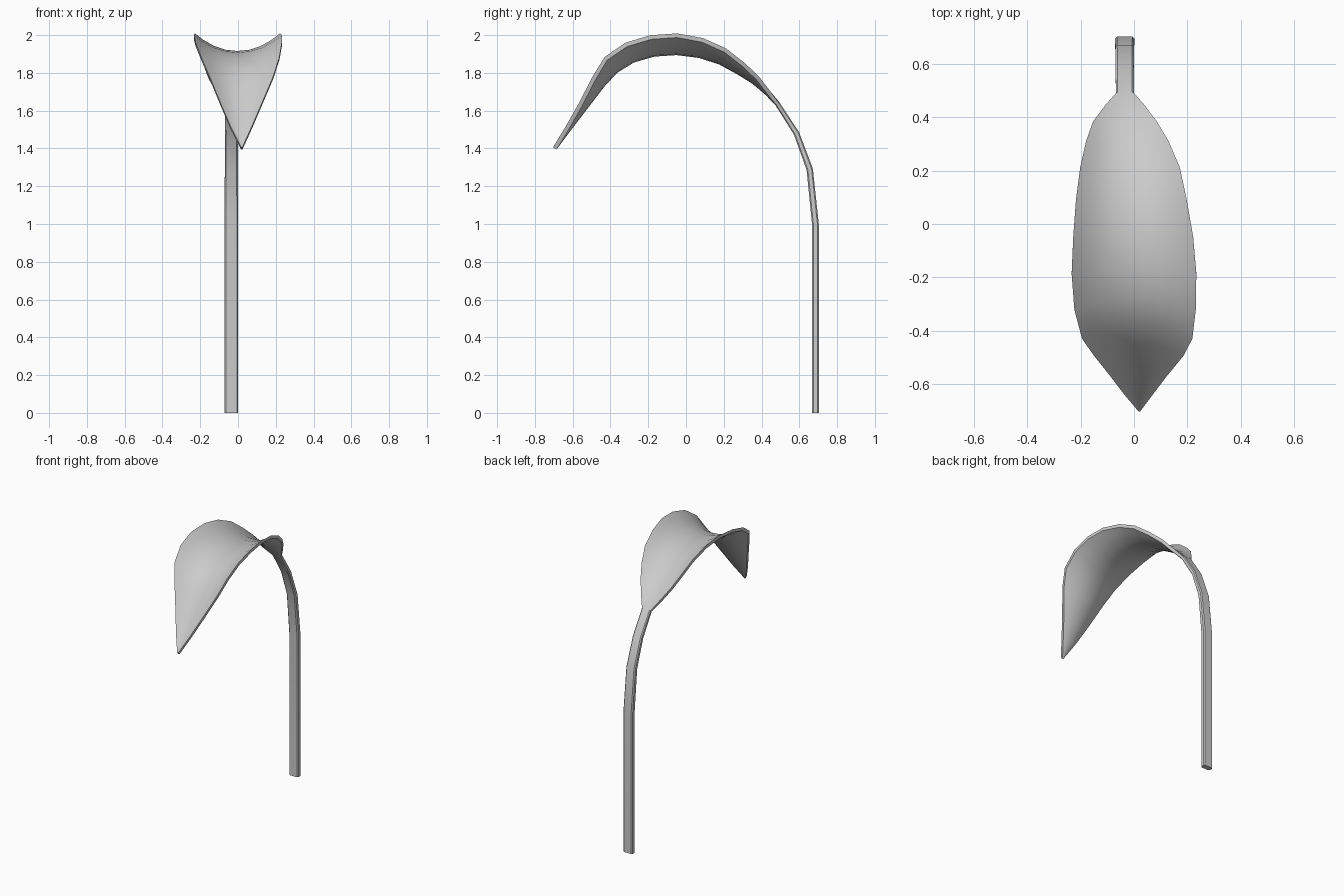
import bpy, bmesh, math
from mathutils import Vector

cube = bpy.data.objects.get("Cube")
if cube:
    bpy.data.objects.remove(cube, do_unlink=True)

grey = bpy.data.materials.new("light grey")
grey.use_nodes = True
colour = (0.6, 0.6, 0.6, 1)
grey.diffuse_color = colour
grey.node_tree.nodes["Principled BSDF"].inputs["Base Color"].default_value = colour

# Positions across the section, from one edge to the other
ACROSS = (-1, -0.8, -0.55, -0.28, 0, 0.28, 0.55, 0.8, 1)

# Stations along the spine: y, z, centre x, half width, edge lift, half thickness
STEM = [
    (0.685, 0, -0.035, 0.036, 0, 0.018),
    (0.685, 1, -0.035, 0.036, 0, 0.018),
    (0.655, 1.29, -0.035, 0.035, 0, 0.017),
    (0.585, 1.48, -0.035, 0.034, 0, 0.015),
    (0.485, 1.635, -0.034, 0.034, 0, 0.013),
]
BLADE = [
    (0.43, 1.69, -0.034, 0.075, 0.01, 0.011),
    (0.36, 1.75, -0.034, 0.12, 0.03, 0.011),
    (0.28, 1.80, -0.025, 0.155, 0.05, 0.011),
    (0.18, 1.855, -0.015, 0.187, 0.07, 0.011),
    (0.07, 1.89, -0.01, 0.208, 0.085, 0.011),
    (-0.05, 1.905, -0.003, 0.225, 0.093, 0.011),
    (-0.17, 1.897, 0, 0.234, 0.093, 0.011),
    (-0.28, 1.865, 0.004, 0.228, 0.092, 0.011),
    (-0.37, 1.81, 0.012, 0.207, 0.085, 0.011),
    (-0.44, 1.735, 0.018, 0.168, 0.06, 0.011),
    (-0.54, 1.605, 0.017, 0.105, 0.03, 0.011),
    (-0.62, 1.50, 0.017, 0.055, 0.012, 0.011),
    (-0.695, 1.40, 0.02, 0.003, 0, 0.011),
]


def section(stations, i):
    """Closed ring of points: outer side one way, inner side back."""
    y, z, cx, half, lift, thick = stations[i]
    before = stations[max(i - 1, 0)]
    after = stations[min(i + 1, len(stations) - 1)]
    along = Vector((0, after[0] - before[0], after[1] - before[1])).normalized()
    normal = Vector((0, along.z, -along.y))
    ring = []
    for side, order in ((1, ACROSS), (-1, ACROSS[::-1])):
        for u in order:
            edge = 0.6 if abs(u) == 1 and i < len(STEM) else 1
            offset = lift * abs(u) ** 2.1 + side * thick * edge
            ring.append(Vector((cx + u * half, y, z)) + normal * offset)
    return ring


# Curved stem opening into a cupped leaf blade
stations = STEM + BLADE
bm = bmesh.new()
rings = [[bm.verts.new(p) for p in section(stations, i)] for i in range(len(stations))]
for a, b in zip(rings, rings[1:]):
    for k in range(len(a)):
        n = (k + 1) % len(a)
        bm.faces.new((a[k], a[n], b[n], b[k]))
bm.faces.new(rings[0])
bm.faces.new(rings[-1])
bmesh.ops.recalc_face_normals(bm, faces=bm.faces)

mesh = bpy.data.meshes.new("leaf_with_stem")
bm.to_mesh(mesh)
bm.free()
mesh.materials.append(grey)
leaf = bpy.data.objects.new("leaf_with_stem", mesh)
bpy.context.collection.objects.link(leaf)
bpy.context.view_layer.objects.active = leaf
leaf.select_set(True)
bpy.ops.object.shade_smooth_by_angle(angle=math.radians(35))
